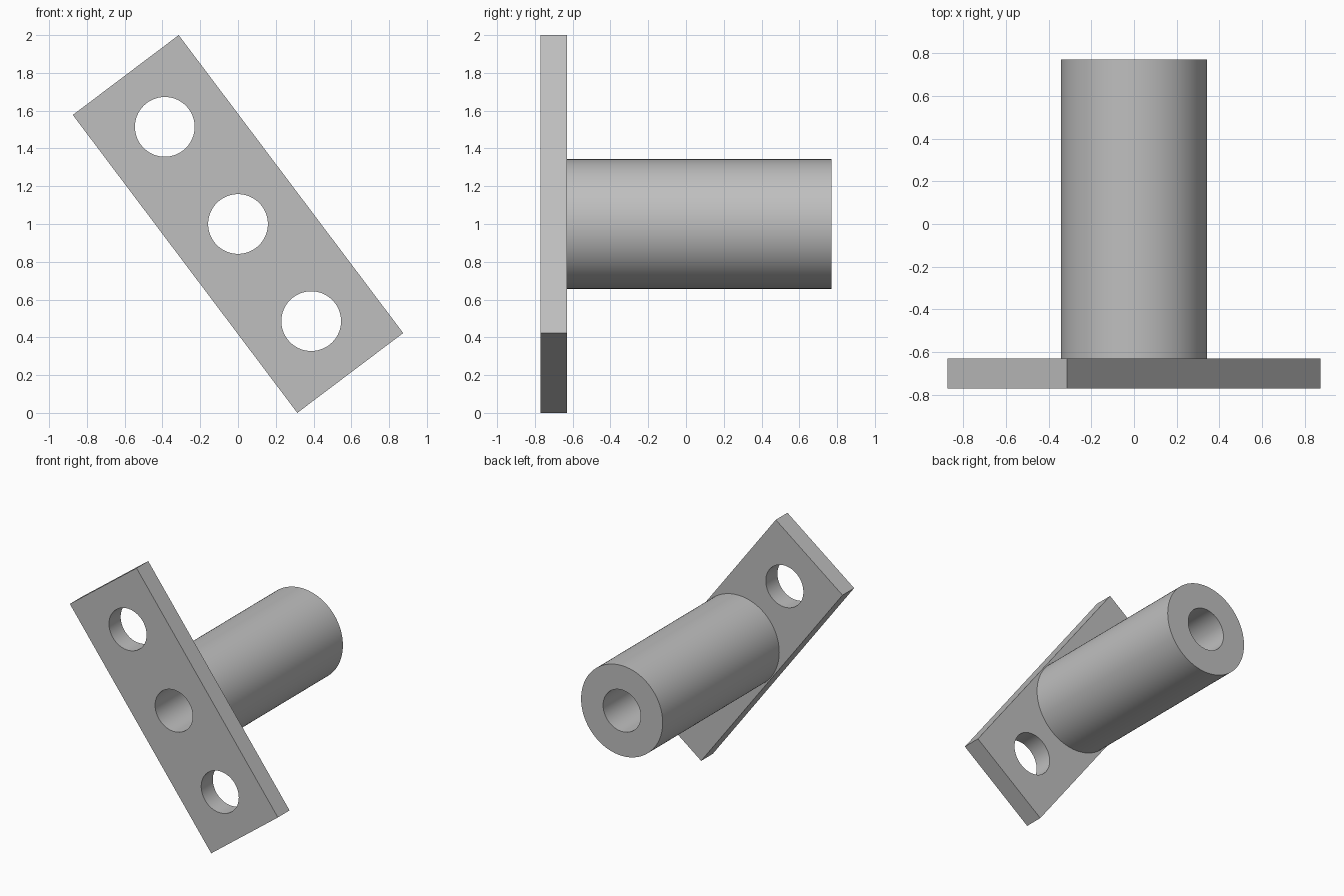
import bpy
from math import radians, sin, cos, pi

cube = bpy.data.objects.get("Cube")
if cube:
    bpy.data.objects.remove(cube, do_unlink=True)

TILT = radians(-37)
CENTRE_Z = 1.0
FRONT, PLATE_BACK, TUBE_BACK = -0.77, -0.63, 0.77
HOLE_R, TUBE_R, HOLE_SPACING = 0.158, 0.343, 0.644

grey = bpy.data.materials.new("plain grey")
grey.use_nodes = True
grey.diffuse_color = (0.52, 0.52, 0.52, 1)
grey.node_tree.nodes["Principled BSDF"].inputs["Base Color"].default_value = grey.diffuse_color


def cylinder(name, radius, y0, y1, offset=0):
    """Cylinder along y, offset along the tilted length of the plate."""
    bpy.ops.mesh.primitive_cylinder_add(
        vertices=96, radius=radius, depth=y1 - y0, rotation=(pi / 2, 0, 0),
        location=(offset * sin(TILT), (y0 + y1) / 2, CENTRE_Z + offset * cos(TILT)))
    obj = bpy.context.object
    obj.name = name
    return obj


def drill(obj, offsets):
    """Cut round holes through a part along y, then finish its surface."""
    for offset in offsets:
        cutter = cylinder("hole_cutter", HOLE_R, FRONT - 0.1, TUBE_BACK + 0.1, offset)
        cutter.hide_render = True
        mod = obj.modifiers.new("hole", "BOOLEAN")
        mod.operation, mod.solver, mod.object = "DIFFERENCE", "EXACT", cutter
        bpy.context.view_layer.objects.active = obj
        bpy.ops.object.modifier_apply(modifier=mod.name)
        bpy.data.objects.remove(cutter, do_unlink=True)
    obj.data.materials.clear()
    obj.data.materials.append(grey)
    bpy.ops.object.select_all(action="DESELECT")
    obj.select_set(True)
    bpy.context.view_layer.objects.active = obj
    bpy.ops.object.shade_smooth_by_angle(angle=radians(30))


# Tilted mounting plate with three holes
bpy.ops.mesh.primitive_cube_add(size=1, location=(0, (FRONT + PLATE_BACK) / 2, CENTRE_Z),
                                rotation=(0, TILT, 0))
plate = bpy.context.object
plate.name = "mounting_plate"
plate.scale = (0.702, PLATE_BACK - FRONT, 1.975)
bpy.ops.object.transform_apply(location=False, rotation=False, scale=True)
drill(plate, (-HOLE_SPACING, 0, HOLE_SPACING))

# Thick tube behind the plate, bored through
tube = cylinder("tube", TUBE_R, PLATE_BACK, TUBE_BACK)
drill(tube, (0,))
